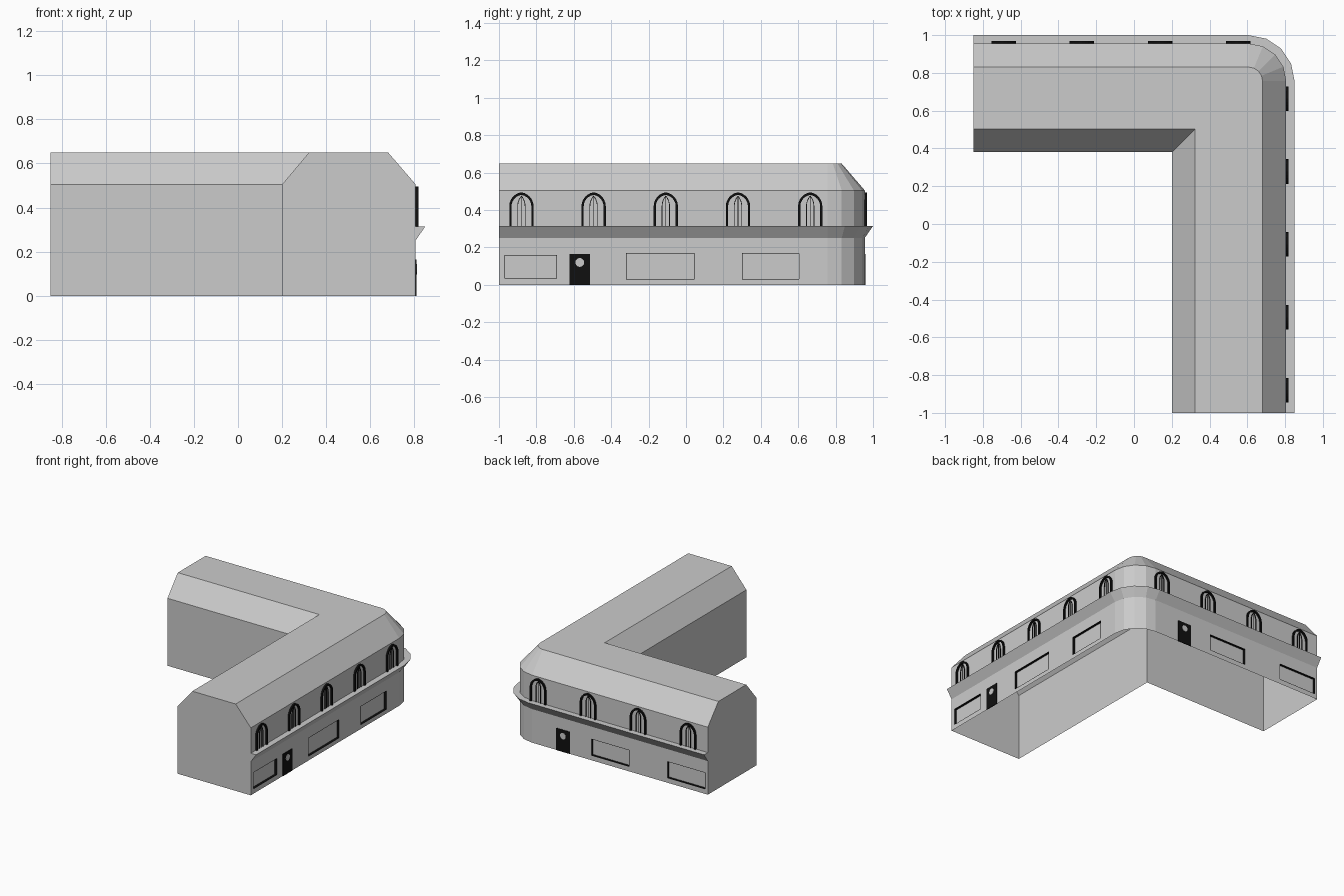
import bpy, bmesh, math

if "Cube" in bpy.data.objects:
    bpy.data.objects.remove(bpy.data.objects["Cube"])

WX, WY, R = 0.806, 0.956, 0.2          # outer wall planes and corner radius
CX, CY = WX - R, WY - R                # centre of the rounded corner
SEG = 4

black = bpy.data.materials.new("black_paint")
black.diffuse_color = (0.005, 0.005, 0.005, 1)
black.use_nodes = True
black.node_tree.nodes["Principled BSDF"].inputs["Base Color"].default_value = black.diffuse_color


def finish(bm, name, mat=None):
    bmesh.ops.remove_doubles(bm, verts=bm.verts, dist=1e-5)
    bmesh.ops.recalc_face_normals(bm, faces=bm.faces)
    me = bpy.data.meshes.new(name)
    bm.to_mesh(me)
    bm.free()
    ob = bpy.data.objects.new(name, me)
    bpy.context.collection.objects.link(ob)
    if mat:
        me.materials.append(mat)
    return ob


def stations():
    """Path along the outer wall: (origin, outward normal, inner corner sign)."""
    out = [((-0.85, CY), (0, 1), "start")]
    for i in range(SEG + 1):
        a = math.pi / 2 * (1 - i / SEG)
        out.append(((CX, CY), (math.cos(a), math.sin(a)), "corner"))
    out.append(((CX, -1.0), (1, 0), "end"))
    return out


def sweep(name, outer, inner=()):
    """Sweep a section along the L; outer = (offset, z), inner = (inset, z)."""
    bm = bmesh.new()
    rings = []
    for (ox, oy), (nx, ny), kind in stations():
        ring = [bm.verts.new((ox + nx * (R + d), oy + ny * (R + d), z)) for d, z in outer]
        for d, z in inner:
            x = -0.85 if kind == "start" else 0.2 + d
            y = -1.0 if kind == "end" else 0.38 + d
            ring.append(bm.verts.new((x, y, z)))
        rings.append(ring)
    n = len(rings[0])
    for a, b in zip(rings, rings[1:]):
        for i in range(n):
            j = (i + 1) % n
            bm.faces.new((a[i], a[j], b[j], b[i]))
    bm.faces.new(rings[0])
    bm.faces.new(rings[-1][::-1])
    # collapse zero-area faces at the inner corner
    bmesh.ops.dissolve_degenerate(bm, dist=1e-5, edges=bm.edges)
    return finish(bm, name)


def right(s, z, d):
    return (WX + d, s, z)


def back(s, z, d):
    return (s, WY + d, z)


def prism(bm, wall, pts, d0, d1):
    lo = [bm.verts.new(wall(s, z, d0)) for s, z in pts]
    hi = [bm.verts.new(wall(s, z, d1)) for s, z in pts]
    bm.faces.new(lo)
    bm.faces.new(hi)
    for i in range(len(pts)):
        j = (i + 1) % len(pts)
        bm.faces.new((lo[i], lo[j], hi[j], hi[i]))


def band(bm, wall, outer, inner, d0, d1, closed):
    """Solid frame between two matching outlines."""
    rows = [[bm.verts.new(wall(*p, d)) for p in pts]
            for pts, d in ((outer, d0), (outer, d1), (inner, d1), (inner, d0))]
    n = len(outer)
    for i in range(n if closed else n - 1):
        j = (i + 1) % n
        for k in range(4):
            a, b = rows[k], rows[(k + 1) % 4]
            bm.faces.new((a[i], a[j], b[j], b[i]))
    if not closed:
        for i in (0, -1):
            bm.faces.new([r[i] for r in rows])


def rect(s0, s1, z0, z1, m=0):
    return [(s0 + m, z0 + m), (s1 - m, z0 + m), (s1 - m, z1 - m), (s0 + m, z1 - m)]


def lancet(c, w, rise, base=0.314, spring=0.42, n=6):
    """Pointed arch outline, open at the sill."""
    rad = (w * w + rise * rise) / (2 * w)
    top = math.asin(min(1, rise / rad))
    half = [(w, base)] + [(w - rad + rad * math.cos(top * i / n),
                           spring + rad * math.sin(top * i / n)) for i in range(n + 1)]
    half[-1] = (0, spring + rise)
    return [(c + s, z) for s, z in half] + [(c - s, z) for s, z in half[-2::-1]]


# Building shell with mansard roof
body = sweep("building_shell", [(0, 0), (0, 0.505), (-0.125, 0.65)],
             [(0.122, 0.65), (0, 0.505), (0, 0)])

# Overhanging ledge between the floors
sweep("ledge", [(-0.001, 0.25), (0.044, 0.315), (-0.001, 0.315)])

# Recessed shop windows with black reveals
shops = [(right, -0.97, -0.69, 0.035, 0.16), (right, -0.32, 0.045, 0.03, 0.17),
         (right, 0.30, 0.605, 0.03, 0.17), (back, -0.20, 0.115, 0.035, 0.16),
         (back, -0.83, -0.515, 0.035, 0.16)]
DEPTH = 0.018
cut, rev = bmesh.new(), bmesh.new()
for wall, *r in shops:
    prism(cut, wall, rect(*r), -DEPTH, 0.02)
    band(rev, wall, rect(*r), rect(*r, 0.002), -DEPTH, 0, True)
cutter = finish(cut, "window_cutter")
cutter.hide_render = True
finish(rev, "shop_window_reveals", black)

mod = body.modifiers.new("window_recesses", 'BOOLEAN')
mod.operation = 'DIFFERENCE'
mod.solver = 'EXACT'
mod.object = cutter
bpy.context.view_layer.objects.active = body
bpy.ops.object.modifier_apply(modifier=mod.name)
bpy.data.objects.remove(cutter)

# The shell is open underneath
bm = bmesh.new()
bm.from_mesh(body.data)
floor = [f for f in bm.faces if all(abs(v.co.z) < 1e-4 for v in f.verts)]
bmesh.ops.delete(bm, geom=floor, context='FACES')
bm.to_mesh(body.data)
bm.free()

# Arched upper windows: frame and inner tracery
frames, bars = bmesh.new(), bmesh.new()
arches = [(right, -0.88 + 0.386 * i) for i in range(5)]
arches += [(back, -0.69 + 0.414 * i) for i in range(4)]
for wall, c in arches:
    band(frames, wall, lancet(c, 0.065, 0.075), lancet(c, 0.053, 0.061), -0.002, 0.012, False)
    band(bars, wall, lancet(c, 0.022, 0.058), lancet(c, 0.018, 0.052), -0.002, 0.005, False)
    prism(bars, wall, rect(c - 0.0015, c + 0.0015, 0.314, 0.473), -0.002, 0.004)
finish(frames, "arched_window_frames", black)
finish(bars, "arched_window_tracery", black)

# Doors with a round light
doors, lights = bmesh.new(), bmesh.new()
for wall, c in ((right, -0.568), (back, 0.347)):
    prism(doors, wall, rect(c - 0.056, c + 0.056, 0, 0.165), -0.002, 0.003)
    ring = [(c + 0.024 * math.cos(math.tau * i / 12),
             0.12 + 0.024 * math.sin(math.tau * i / 12)) for i in range(12)]
    prism(lights, wall, ring, 0, 0.005)
finish(doors, "doors", black)
finish(lights, "door_lights")
